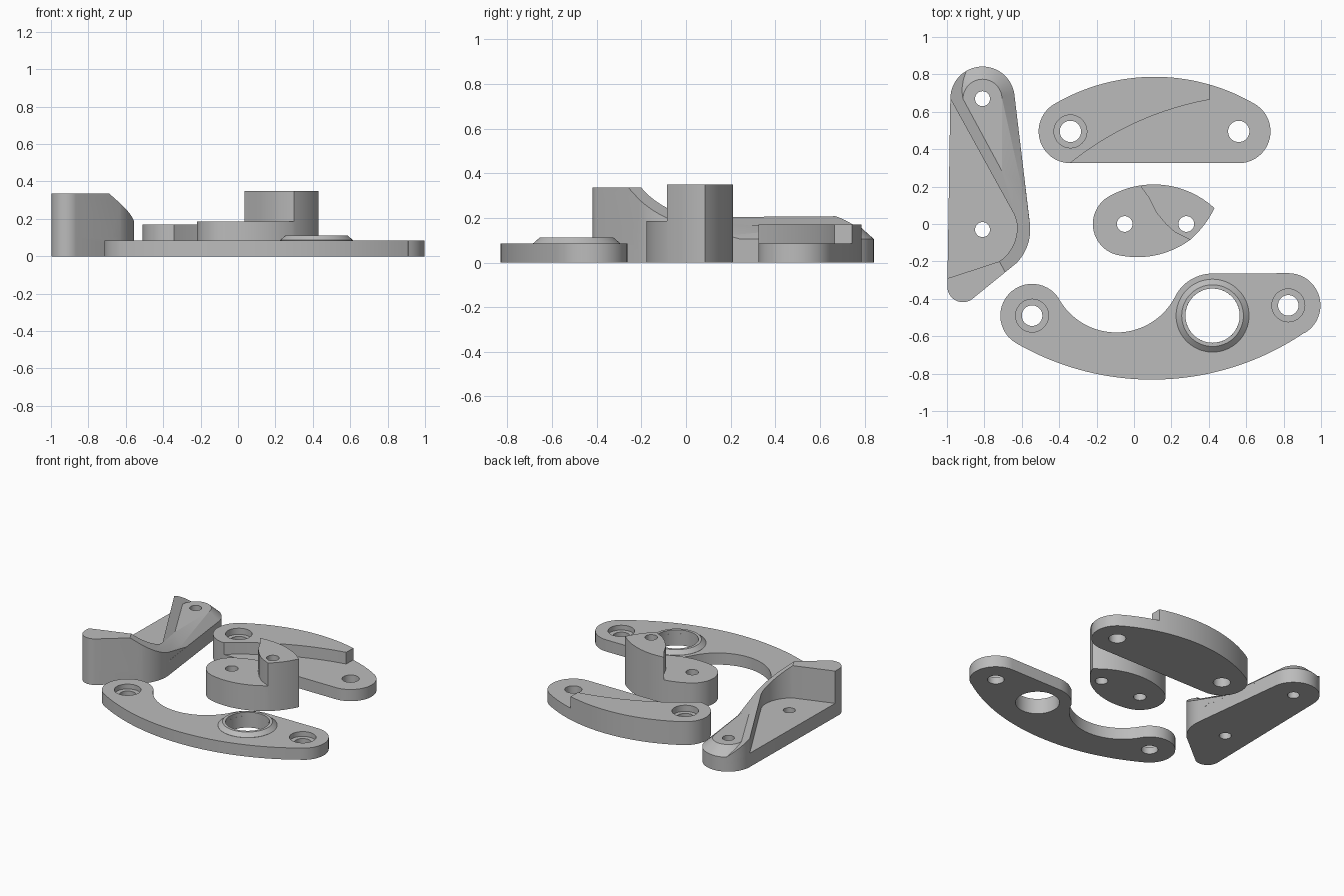
import bpy, bmesh, math
from mathutils import Vector

if "Cube" in bpy.data.objects:
    bpy.data.objects.remove(bpy.data.objects["Cube"])

grey = bpy.data.materials.new("plain_grey")
grey.diffuse_color = (0.5, 0.5, 0.5, 1)
grey.use_nodes = True
grey.node_tree.nodes["Principled BSDF"].inputs["Base Color"].default_value = grey.diffuse_color


def arc(cx, cy, r, a0, a1, n=24):
    """Points on a circle from angle a0 to a1 in degrees."""
    return [(cx + r * math.cos(math.radians(a0 + (a1 - a0) * i / n)),
             cy + r * math.sin(math.radians(a0 + (a1 - a0) * i / n))) for i in range(n + 1)]


def arc3(p, m, q, n=24):
    """Arc through three points."""
    (ax, ay), (bx, by), (cx, cy) = p, m, q
    d = 2 * (ax * (by - cy) + bx * (cy - ay) + cx * (ay - by))
    a2, b2, c2 = ax * ax + ay * ay, bx * bx + by * by, cx * cx + cy * cy
    ux = (a2 * (by - cy) + b2 * (cy - ay) + c2 * (ay - by)) / d
    uy = (a2 * (cx - bx) + b2 * (ax - cx) + c2 * (bx - ax)) / d
    ang = [math.degrees(math.atan2(y - uy, x - ux)) for x, y in (p, m, q)]
    sweep, mid = (ang[2] - ang[0]) % 360, (ang[1] - ang[0]) % 360
    if mid > sweep:
        sweep -= 360
    return arc(ux, uy, math.hypot(ax - ux, ay - uy), ang[0], ang[0] + sweep, n)


def make(name, bm):
    bmesh.ops.remove_doubles(bm, verts=bm.verts, dist=0.0005)
    bmesh.ops.recalc_face_normals(bm, faces=bm.faces)
    me = bpy.data.meshes.new(name)
    bm.to_mesh(me)
    bm.free()
    ob = bpy.data.objects.new(name, me)
    bpy.context.collection.objects.link(ob)
    me.materials.append(grey)
    return ob


def prism(name, pts, z0, z1):
    """Extrude a plan outline from z0 to z1."""
    clean = [p for i, p in enumerate(pts) if math.dist(p, pts[i - 1]) > 0.002]
    bm = bmesh.new()
    f = bm.faces.new([bm.verts.new((x, y, z0)) for x, y in clean])
    top = bmesh.ops.extrude_face_region(bm, geom=[f])
    bmesh.ops.translate(bm, vec=(0, 0, z1 - z0),
                        verts=[v for v in top["geom"] if isinstance(v, bmesh.types.BMVert)])
    return make(name, bm)


def lathe(name, cx, cy, profile, n=64):
    """Closed ring from a closed (radius, height) profile."""
    bm = bmesh.new()
    rings = [[bm.verts.new((cx + r * math.cos(2 * math.pi * i / n),
                            cy + r * math.sin(2 * math.pi * i / n), z))
              for i in range(n)] for r, z in profile]
    for k, a in enumerate(rings):
        b = rings[(k + 1) % len(rings)]
        for i in range(n):
            j = (i + 1) % n
            bm.faces.new((a[i], a[j], b[j], b[i]))
    return make(name, bm)


def boolean(ob, other, op="DIFFERENCE"):
    m = ob.modifiers.new(op.lower(), "BOOLEAN")
    m.operation, m.solver, m.object = op, "EXACT", other
    bpy.context.view_layer.objects.active = ob
    bpy.ops.object.modifier_apply(modifier=m.name)
    bpy.data.objects.remove(other)


def hole(ob, x, y, r, z0=-0.1, z1=0.6):
    boolean(ob, prism("hole_cutter", arc(x, y, r, 0, 360, 40), z0, z1))


def finish(ob):
    bpy.ops.object.select_all(action="DESELECT")
    ob.select_set(True)
    bpy.context.view_layer.objects.active = ob
    bpy.ops.object.shade_smooth_by_angle(angle=math.radians(25))


# Curved plate with a raised ring
plate = prism("curved_plate",
              arc(-.545, -.49, .17, 35, 240)
              + arc3((-.63, -.637), (.1, -.832), (.91, -.582), 40)
              + arc(.825, -.435, .172, -60, 90)
              + arc(.42, -.49, .225, 90, 150)
              + arc3((.225, -.378), (-.09, -.58), (-.406, -.392), 32), 0, .085)
hole(plate, .42, -.49, .145)
for x, y in ((-.545, -.49), (.825, -.435)):
    hole(plate, x, y, .055)
    hole(plate, x, y, .088, .05)
finish(plate)
finish(lathe("raised_ring", .42, -.49, [(.145, .08), (.195, .08), (.195, .086), (.165, .112), (.145, .112)]))

# Stepped plate
step = prism("stepped_plate",
             arc(-.34, .495, .17, 118, 270) + arc(.56, .495, .17, -90, 62)
             + arc3((.64, .645), (.11, .787), (-.42, .645), 40), 0, .17)
boolean(step, prism("step_cutter", arc3((-.36, .31), (0, .537), (.405, .665))
                    + [(.41, .9), (1, .9), (1, .2), (-.36, .2)], .085, .5))
hole(step, -.34, .495, .057)
hole(step, -.34, .495, .088, .125)
hole(step, .56, .495, .057)
finish(step)

# Two-level cam
cam = prism("cam_block",
            arc(-.05, 0, .17, 115, 260)
            + arc3((-.08, -.167), (.1, -.17), (.3, -.085))
            + arc3((.3, -.085), (.375, -.005), (.43, .085))
            + arc3((.43, .085), (.23, .195), (-.12, .155)), 0, .35)
boolean(cam, prism("cam_cutter", [(.02, .23), (.04, .195), (.08, .14), (.12, .06), (.17, 0),
                                  (.22, -.045), (.3, -.085), (.34, -.105),
                                  (.34, -.4), (-.5, -.4), (-.5, .3), (.02, .3)], .185, .6))
for x in (-.05, .28):
    hole(cam, x, 0, .042)
finish(cam)

# Lever: low body with a chamfered tip
outline = (arc(-.81, .67, .172, 8, 180) + arc(-.915, -.335, .083, 180, 305)
           + arc(-.81, -.03, .255, -45, 8))
body = prism("lever", outline, 0, .105)
bm = bmesh.new()
tip = arc(-.81, .67, .104, 0, 180) + [(-.914, -.2), (-.706, -.2)]
low = arc(-.81, .67, .172, 8, 180) + [(-.982, -.2), (-.64, -.2), (-.557, .006)]
bmesh.ops.convex_hull(bm, input=[bm.verts.new((x, y, z)) for pts, z in ((low, .105), (low, .095), (tip, .166))
                                 for x, y in pts])
boolean(body, make("tip_chamfer", bm), "UNION")

# Lever ridge: high end that slopes down around the bend
ridge = prism("lever_ridge", outline, .05, .335)
d = Vector((.88, .475, 0))
side = Vector((-.475, .88, 0))
origin = Vector((-.69, -.255, 0))
bm = bmesh.new()
ends = [[bm.verts.new(origin + d * s + side * w + Vector((0, 0, z)))
         for s, z in ((0, .335), (1, -.365), (1, .7), (-.5, .7), (-.5, .3352))] for w in (-2, 2)]
for v in ends[0][4:] + ends[1][4:]:
    v.co.z = .34
bm.faces.new(ends[0])
bm.faces.new(ends[1])
for i in range(5):
    j = (i + 1) % 5
    bm.faces.new((ends[0][i], ends[0][j], ends[1][j], ends[1][i]))
boolean(ridge, make("slope_cutter", bm))
boolean(body, ridge, "UNION")

# Lever pocket and holes
boolean(body, prism("pocket_cutter", [(-.982, .67), (-.64, .05)]
                    + arc3((-.628, .015), (-.64, -.1), (-.72, -.2), 12)
                    + [(-.98, -.285), (-1.2, -.35), (-1.2, .67)], .1, .6))
for y in (.67, -.03):
    hole(body, -.81, y, .04)
finish(body)
